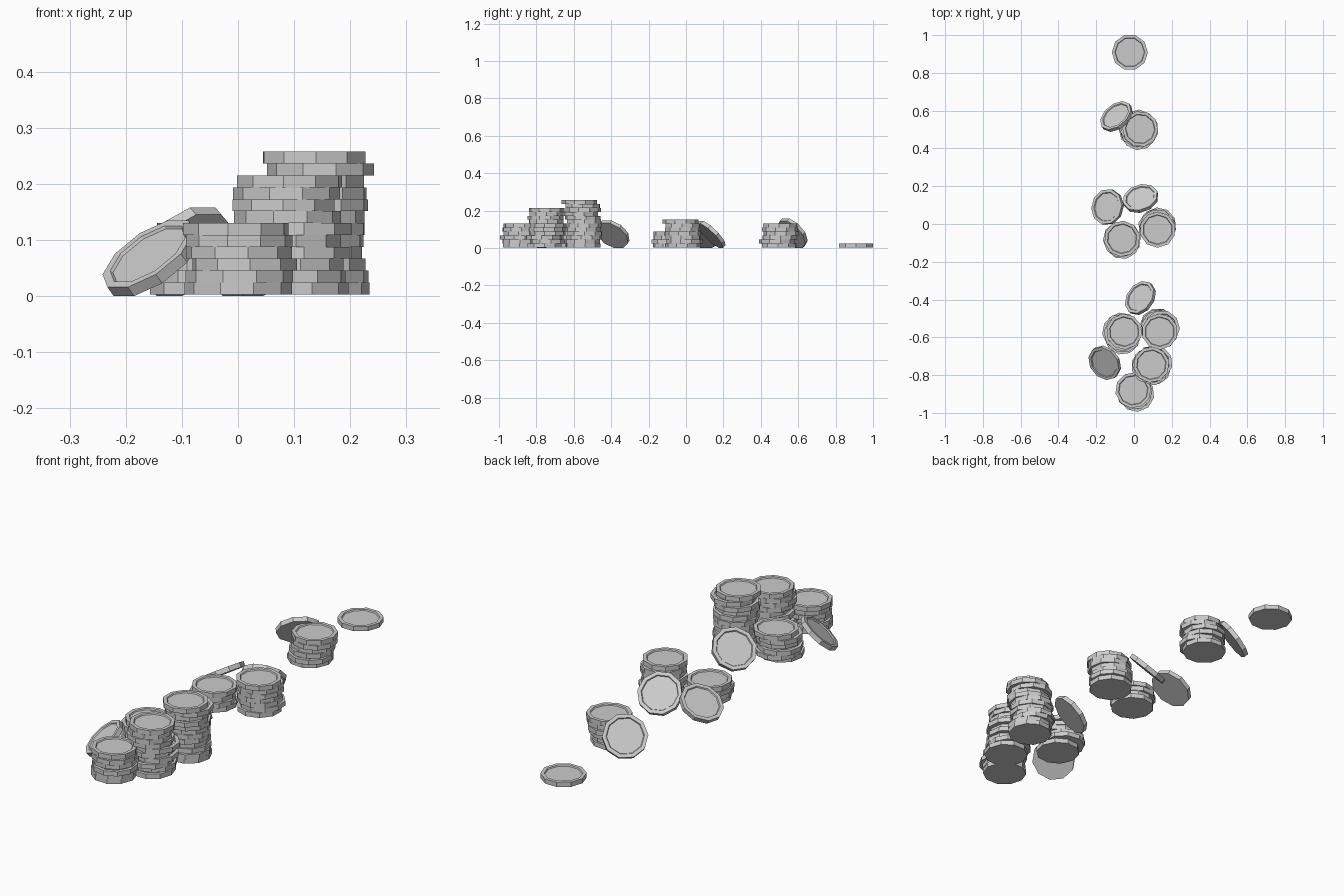
import bpy, bmesh, math, random
from mathutils import Matrix, Vector

if "Cube" in bpy.data.objects:
    bpy.data.objects.remove(bpy.data.objects["Cube"])

random.seed(4)
R, T, BASE = 0.0955, 0.0212, 0.003

# Ten-sided coin with a raised rim around a sunken top face
bm = bmesh.new()
bmesh.ops.create_cone(bm, cap_ends=True, segments=10, radius1=R, radius2=R, depth=T,
                      matrix=Matrix.Rotation(math.radians(90), 4, 'Z'))
bm.normal_update()
top = max(bm.faces, key=lambda f: f.calc_center_median().z)
bmesh.ops.inset_region(bm, faces=[top], thickness=0.016)
bmesh.ops.inset_region(bm, faces=[top], thickness=0.003, depth=-0.005)
coin_mesh = bpy.data.meshes.new("coin")
bm.to_mesh(coin_mesh)
bm.free()


def add_coin(name, matrix):
    ob = bpy.data.objects.new(name, coin_mesh)
    bpy.context.collection.objects.link(ob)
    ob.matrix_world = matrix
    return ob


def stack(name, count, mean, top_xy):
    """Loose pile: jittered coins, the last one exactly placed."""
    for i in range(count):
        if i == count - 1:
            x, y = top_xy
        else:
            a, d = random.uniform(0, math.tau), random.uniform(0.003, 0.017)
            x, y = mean[0] + d * math.cos(a), mean[1] + d * math.sin(a)
        spin = 0 if count == 1 else random.uniform(0, math.tau)
        add_coin(f"{name}_coin_{i + 1}",
                 Matrix.Translation((x, y, BASE + T * (i + 0.5)))
                 @ Matrix.Rotation(spin, 4, 'Z'))


def leaning(name, xy, tilt, heading):
    """Coin resting on its lower edge, rising toward the heading angle."""
    h = math.radians(heading)
    axis = Vector((math.sin(h), -math.cos(h), 0))
    rot = (Matrix.Rotation(math.radians(tilt), 4, axis)
           @ Matrix.Rotation(h + math.radians(18), 4, 'Z'))
    low = min((rot @ v.co).z for v in coin_mesh.vertices)
    add_coin(name, Matrix.Translation((xy[0], xy[1], -low)) @ rot)


# Upright stacks, front to back
stack("front_stack", 6, (0.0, -0.892), (-0.004, -0.88))
stack("front_right_stack", 10, (0.095, -0.745), (0.092, -0.745))
stack("tall_stack", 12, (0.135, -0.555), (0.136, -0.57))
stack("front_left_stack", 6, (-0.06, -0.58), (-0.052, -0.57))
stack("middle_right_stack", 7, (0.122, -0.02), (0.125, -0.03))
stack("middle_left_stack", 4, (-0.063, -0.082), (-0.063, -0.078))
stack("rear_stack", 6, (0.02, 0.495), (0.033, 0.503))
stack("single", 1, (-0.022, 0.909), (-0.022, 0.909))

# Coins leaning on the stacks
leaning("leaning_coin_front_left", (-0.155, -0.735), 41, 38)
leaning("leaning_coin_front_rear", (0.034, -0.392), 47, -35)
leaning("leaning_coin_middle_left", (-0.14, 0.09), 33, -15)
leaning("leaning_coin_middle_right", (0.035, 0.135), 46, -70)
leaning("leaning_coin_rear", (-0.0926, 0.569), 53, -50)
